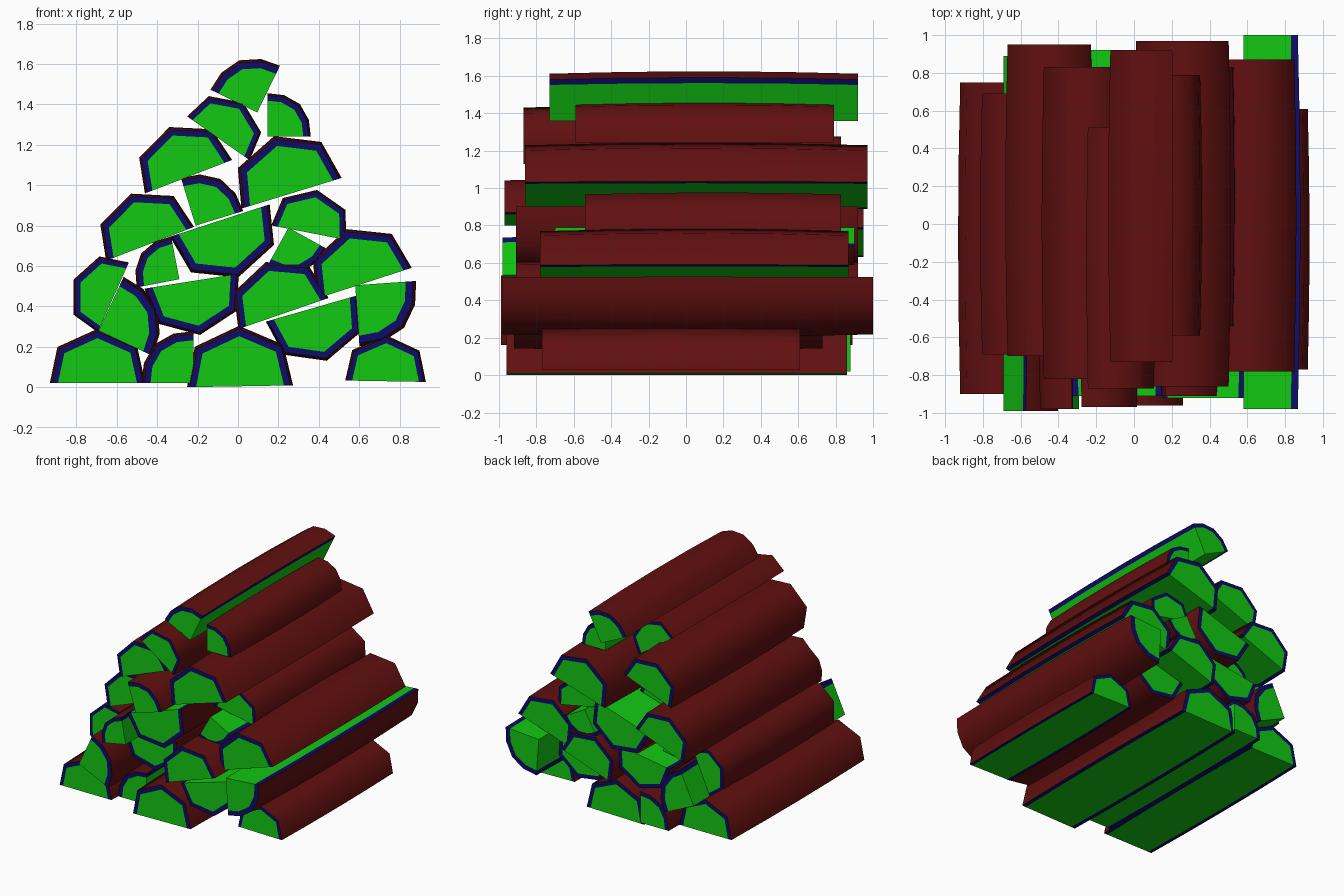
import bpy, bmesh, math
from mathutils import Vector

if "Cube" in bpy.data.objects:
    bpy.data.objects.remove(bpy.data.objects["Cube"])


def material(name, rgb):
    m = bpy.data.materials.new(name)
    m.diffuse_color = (*rgb, 1)
    m.use_nodes = True
    m.node_tree.nodes["Principled BSDF"].inputs["Base Color"].default_value = m.diffuse_color
    return m


MATS = [material("bark_dark_red", (0.12, 0.005, 0.005)),
        material("rim_dark_blue", (0.004, 0.004, 0.14)),
        material("split_wood_green", (0.006, 0.58, 0.006))]
BARK, RIM, WOOD = 0, 1, 2

# Unit cross-sections of the bark arc
HALF_ARC = [(1, 0), (0.83, 0.77), (0, 1.14), (-0.84, 0.76), (-1, 0)]
QUARTER_ARC = [(r * math.cos(math.radians(a)), r * math.sin(math.radians(a)))
               for r, a in ((1, 0), (1.03, 22), (1.06, 45), (1.03, 68), (1, 90))]
RINGS = 5
RIM_SCALE = 0.87


def make_log(name, arc, has_corner, cx, cz, r, angle, y0, y1):
    """Split log along y: bark outside, rim strips at the edges, wood inside."""
    ca, sa = math.cos(math.radians(angle)), math.sin(math.radians(angle))
    bm = bmesh.new()

    def vert(p, k, y):
        x, z = p[0] * r * k, p[1] * r * k
        return bm.verts.new(Vector((cx + x * ca - z * sa, y, cz + x * sa + z * ca)))

    n = len(arc)
    rings = []
    for i in range(RINGS):
        t = i / (RINGS - 1)
        y = y0 + (y1 - y0) * t
        k = 1 + 0.05 * (1 - (2 * t - 1) ** 2)      # slight belly along the length
        outer = [vert(p, k, y) for p in arc]
        last = vert(arc[-1], k * RIM_SCALE, y)
        corner = [vert((0, 0), 1, y)] if has_corner else []
        first = vert(arc[0], k * RIM_SCALE, y)
        rings.append(outer + [last] + corner + [first])

    # Long sides
    m = len(rings[0])
    for a, b in zip(rings, rings[1:]):
        for j in range(m):
            f = bm.faces.new((a[j], a[(j + 1) % m], b[(j + 1) % m], b[j]))
            if j < n - 1:
                f.material_index = BARK
                f.smooth = True
            else:
                f.material_index = RIM if j in (n - 1, m - 1) else WOOD

    # Cut ends: rim band and wood core
    for ring, y in ((rings[0], y0), (rings[-1], y1)):
        inner = [ring[-1]] + [vert(p, RIM_SCALE, y) for p in arc[1:-1]] + [ring[n]]
        for j in range(n - 1):
            bm.faces.new((ring[j], ring[j + 1], inner[j + 1], inner[j])).material_index = RIM
        core = inner + ([ring[n + 1]] if has_corner else [])
        bm.faces.new(core).material_index = WOOD

    bmesh.ops.recalc_face_normals(bm, faces=bm.faces)
    for e in bm.edges:
        if not all(f.smooth for f in e.link_faces):
            e.smooth = False
    me = bpy.data.meshes.new(name)
    bm.to_mesh(me)
    bm.free()
    for mat in MATS:
        me.materials.append(mat)
    bpy.context.collection.objects.link(bpy.data.objects.new(name, me))


# Half logs: centre of flat face x, z, half width, turn, front y, back y
HALVES = [
    (-0.695, 0.02, 0.225, 0, -0.90, 0.75),
    (0.01, 0.005, 0.25, 1, -0.96, 0.86),
    (0.73, 0.03, 0.19, -1, -0.77, 0.61),
    (-0.617, 0.445, 0.18, 66, -0.69, 0.69),
    (-0.23, 0.525, 0.225, 189, -0.75, 0.85),
    (0.225, 0.365, 0.225, 19, -0.91, 0.92),
    (0.365, 0.39, 0.225, 196, -0.92, 0.73),
    (0.625, 0.515, 0.235, 18, -0.78, 0.87),
    (-0.435, 0.71, 0.222, 21, -0.70, 0.95),
    (-0.09, 0.825, 0.247, 198, -0.91, 0.92),
    (0.35, 0.765, 0.18, -11, -0.54, 0.83),
    (0.265, 0.96, 0.247, 17, -0.86, 0.97),
    (-0.245, 1.042, 0.22, 21, -0.82, 0.83),
    (-0.097, 1.232, 0.18, -35, -0.87, 0.51),
]

# Quarter logs: core corner x, z, radius, start angle, front y, back y
QUARTERS = [
    (-0.22, 0.02, 0.245, 90, -0.82, 0.88),
    (-0.69, 0.28, 0.28, -25, -0.99, 0.89),
    (-0.29, 0.535, 0.205, 101, -0.98, 0.70),
    (0.58, 0.505, 0.288, -86, -0.98, 1.00),
    (-0.21, 0.80, 0.235, 17, -0.97, 0.55),
    (0.25, 0.79, 0.205, -119, -0.70, 0.90),
    (0.145, 1.24, 0.205, 0, -0.59, 0.79),
    (0.095, 1.36, 0.245, 64, -0.73, 0.92),
]

for i, row in enumerate(HALVES, 1):
    make_log(f"half_log_{i:02d}", HALF_ARC, False, *row)
for i, row in enumerate(QUARTERS, 1):
    make_log(f"quarter_log_{i:02d}", QUARTER_ARC, True, *row)
